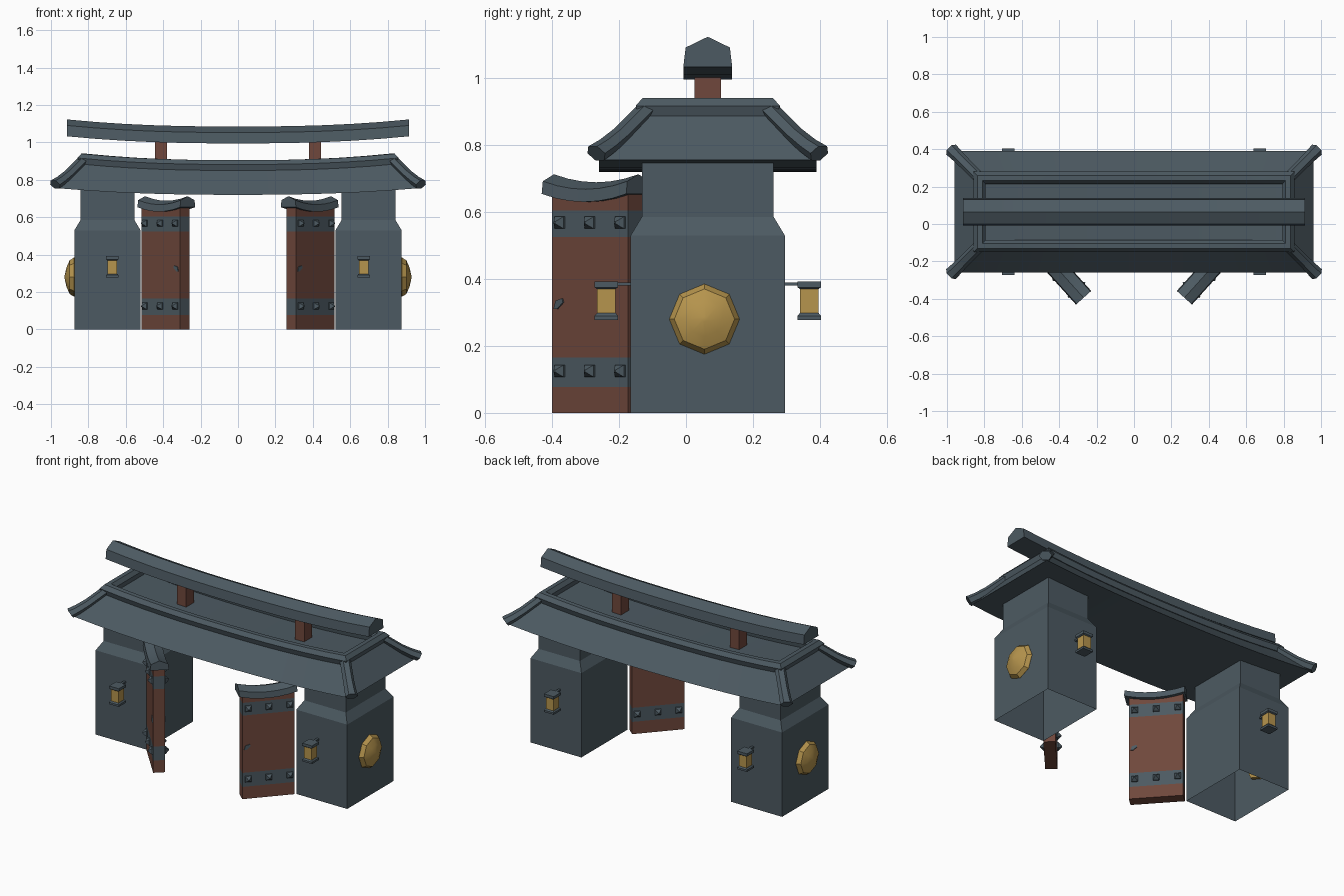
import bpy, bmesh, math
from mathutils import Vector

if "Cube" in bpy.data.objects:
    bpy.data.objects.remove(bpy.data.objects["Cube"])


def material(name, rgb):
    m = bpy.data.materials.new(name)
    m.diffuse_color = (*rgb, 1)
    m.use_nodes = True
    m.node_tree.nodes["Principled BSDF"].inputs["Base Color"].default_value = m.diffuse_color
    return m


SLATE = material("slate", (0.073, 0.102, 0.122))
WOOD = material("red_wood", (0.16, 0.064, 0.045))
GOLD = material("gold", (0.47, 0.30, 0.075))
YC = 0.065  # depth centre of the gate body


def loft(name, sections, mats, closed=False, open_start=False, smooth=False, rule=None):
    """Skin a list of equal-sized point rings; rule(face centre) gives the material index."""
    bm = bmesh.new()
    rings = [[bm.verts.new(p) for p in s] for s in sections]
    n = len(rings[0])
    pairs = list(zip(rings, rings[1:])) + ([(rings[-1], rings[0])] if closed else [])
    for a, b in pairs:
        for i in range(n):
            j = (i + 1) % n
            bm.faces.new((a[i], a[j], b[j], b[i]))
    caps = [] if closed else [bm.faces.new(rings[0]), bm.faces.new(rings[-1])]
    bmesh.ops.recalc_face_normals(bm, faces=bm.faces)
    if rule:
        for f in bm.faces:
            f.material_index = rule(f.calc_center_median())
    if open_start:
        bmesh.ops.delete(bm, geom=[caps[0]], context='FACES_ONLY')
    me = bpy.data.meshes.new(name)
    bm.to_mesh(me)
    bm.free()
    ob = bpy.data.objects.new(name, me)
    bpy.context.collection.objects.link(ob)
    for m in mats:
        me.materials.append(m)
    if smooth:
        bpy.ops.object.select_all(action='DESELECT')
        ob.select_set(True)
        bpy.context.view_layer.objects.active = ob
        bpy.ops.object.shade_smooth_by_angle(angle=math.radians(30))
    return ob


def rect(cx, cy, z, hx, hy):
    return [(cx - hx, cy - hy, z), (cx + hx, cy - hy, z), (cx + hx, cy + hy, z), (cx - hx, cy + hy, z)]


def box(name, cx, cy, z0, z1, hx, hy, mat):
    return loft(name, [rect(cx, cy, z0, hx, hy), rect(cx, cy, z1, hx, hy)], [mat])


def rise(t, h):
    return h * abs(t) ** 2.4


STEPS = [i / 6 for i in range(-6, 7)]

# Hipped roof with upswept ends
loft("roof", [[(0.96 * t, YC - 0.325, 0.72 + rise(t, 0.035)),
               (0.845 * t, YC - 0.195, 0.855 + rise(t, 0.035)),
               (0.845 * t, YC + 0.195, 0.855 + rise(t, 0.035)),
               (0.96 * t, YC + 0.325, 0.72 + rise(t, 0.035))] for t in STEPS], [SLATE], smooth=True)

# Mitred rim around the roof deck
RIM = [(0.205, 0.85), (0.215, 0.882), (0.195, 0.905), (0.168, 0.905), (0.15, 0.882), (0.155, 0.85)]
ring = [[((0.643 + h) * t, YC + side * h, z + rise(t, 0.035)) for h, z in RIM]
        for side, ts in ((-1, STEPS), (1, STEPS[::-1])) for t in ts]
loft("roof_rim", ring, [SLATE], closed=True, smooth=True)

# Rounded ribs down the four hips
for sx in (-1, 1):
    for sy in (-1, 1):
        across = Vector((sx, -sy, 0)).normalized()
        up = Vector((sx, sy, 2.0)).normalized()
        secs = []
        for d, z, r in ((0, 0.905, 0.032), (0.075, 0.83, 0.032), (0.115, 0.797, 0.034), (0.148, 0.775, 0.037)):
            c = Vector((sx * (0.83 + d), YC + sy * (0.185 + d), z))
            secs.append([c + r * (across * math.cos(a) + up * math.sin(a) * 0.8)
                         for a in [math.radians(60 * k) for k in range(6)]])
        loft("hip_rib", secs, [SLATE], smooth=True)

# Upper ridge beam and its two posts
GABLE = [(-0.073, 0), (-0.066, 0.058), (0, 0.09), (0.066, 0.058), (0.073, 0)]
loft("ridge_beam", [[(0.915 * t, YC + y, 0.995 + z + rise(t, 0.038)) for y, z in GABLE]
                    for t in STEPS], [SLATE], smooth=True)

for sx in (-1, 1):
    box("ridge_post", sx * 0.411, YC, 0.85, 1.01, 0.032, 0.039, WOOD)

    # Pillar with shoulders, open underneath
    loft("pillar", [rect(sx * 0.698, YC, z, hx, hy) for z, hx, hy in
                    ((0, 0.177, 0.23), (0.53, 0.177, 0.23), (0.585, 0.144, 0.197), (0.76, 0.144, 0.197))],
         [SLATE], open_start=True)

    # Eight-sided domed medallion on the outer side
    loft("medallion", [[(sx * x, 0.055 + r * math.sin(k * math.pi / 4), 0.28 + r * math.cos(k * math.pi / 4))
                        for k in range(8)]
                       for x, r in ((0.86, 0.1), (0.876, 0.105), (0.9, 0.09), (0.917, 0.052), (0.927, 0.008))],
         [GOLD], smooth=True)

    # Lanterns on the front and back of each pillar
    for sy in (-1, 1):
        x, y = sx * 0.672, YC + sy * 0.303
        box("lantern_body", x, y, 0.288, 0.378, 0.026, 0.028, GOLD)
        loft("lantern_cap", [rect(x, y, 0.37, 0.027, 0.028), rect(x, y, 0.375, 0.034, 0.035),
                             rect(x, y, 0.392, 0.034, 0.035)], [SLATE])
        loft("lantern_base", [rect(x, y, 0.278, 0.034, 0.035), rect(x, y, 0.29, 0.034, 0.035),
                              rect(x, y, 0.298, 0.027, 0.028)], [SLATE])
        box("lantern_arm", x, YC + sy * 0.255, 0.38, 0.39, 0.007, 0.05, SLATE)

    # Open door: s runs from its free edge to the hinge, d from outer to inner face
    def P(s, d, z, sx=sx):
        return (sx * (0.31 + 0.67 * s - 0.742 * d), -0.40 + 0.742 * s + 0.67 * d, z)

    L, T = 0.306, 0.068
    loft("door", [[P(0, 0, z), P(L, 0, z), P(L, T, z), P(0, T, z)]
                  for z in (0, 0.077, 0.165, 0.525, 0.605, 0.66)], [WOOD, SLATE],
         rule=lambda c: int(0.078 < c.z < 0.164 or 0.526 < c.z < 0.604))

    # Saddle-shaped door cap
    loft("door_cap", [[P(0.147 + 0.17 * t, T / 2 + y * 0.75, 0.63 + z * 0.65 + 0.024 * t * t) for y, z in GABLE]
                      for t in (-1, -0.67, -0.33, 0, 0.33, 0.67, 1)], [SLATE], smooth=True)

    for face, out in ((0, -1), (T, 1)):
        # Pyramid studs on the bands
        for z in (0.125, 0.568):
            for s in (0.034, 0.155, 0.277):
                loft("door_stud", [[P(s + a * r, face + out * h, z + b * r)
                                    for a, b in ((-1, -1), (1, -1), (1, 1), (-1, 1))]
                                   for r, h in ((0.018, -0.004), (0.018, 0.006), (0.003, 0.027))], [SLATE])
        # Small latch plate
        loft("door_latch", [[P(0.01, face + out * h, 0.31), P(0.024, face + out * h, 0.31),
                             P(0.048, face + out * h, 0.33), P(0.044, face + out * h, 0.342),
                             P(0.018, face + out * h, 0.335)] for h in (-0.002, 0.005)], [SLATE])
